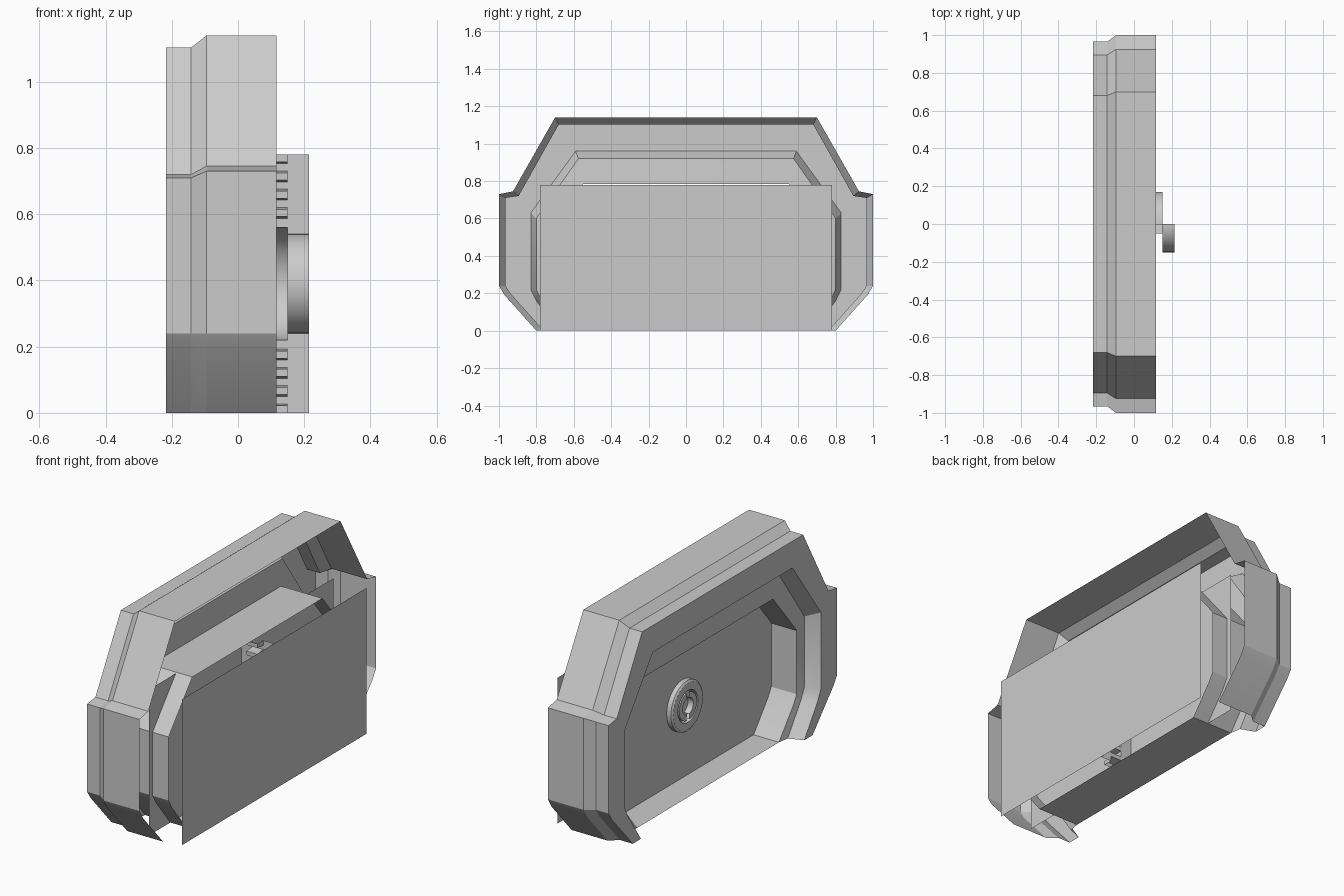
import bpy, bmesh
from math import sin, cos, pi

if "Cube" in bpy.data.objects:
    bpy.data.objects.remove(bpy.data.objects["Cube"])


def add_object(name, rows, closed=False, smooth=True):
    """Loft rows of points into a surface sheet."""
    bm = bmesh.new()
    vr = [[bm.verts.new(p) for p in row] for row in rows]
    for a, b in zip(vr, vr[1:]):
        n = len(a)
        for i in range(n if closed else n - 1):
            j = (i + 1) % n
            bm.faces.new((a[i], a[j], b[j], b[i]))
    bmesh.ops.remove_doubles(bm, verts=bm.verts, dist=1e-5)
    bmesh.ops.recalc_face_normals(bm, faces=bm.faces)
    me = bpy.data.meshes.new(name)
    bm.to_mesh(me)
    bm.free()
    ob = bpy.data.objects.new(name, me)
    bpy.context.collection.objects.link(ob)
    if smooth:
        bpy.context.view_layer.objects.active = ob
        ob.select_set(True)
        bpy.ops.object.shade_smooth_by_angle(angle=0.45)
        ob.select_set(False)
    return ob


def arch(half, x):
    """Mirror a half outline (y, z) into a full arch at depth x."""
    return ([(x, y, z) for y, z in half] +
            [(x, -y, z) for y, z in reversed(half)])


# half outlines, from the ground up to the top corner
outer = [(.80, 0), (.97, .19), (1, .24), (1, .73), (.925, .745), (.70, 1.14)]
face = [(.76, 0), (.935, .195), (.965, .24), (.965, .71), (.895, .72), (.68, 1.103)]
recess = [(.69, 0), (.80, .16), (.83, .22), (.83, .63), (.81, .6575), (.59, .96)]
recess_in = [(.66, 0), (.77, .16), (.80, .22), (.80, .60), (.78, .63), (.575, .92)]
jamb = [(.60, 0), (.72, .15), (.75, .20), (.75, .54), (.735, .56), (.55, .785)]

# frame shell: outside wall, bevel, front face and recess
add_object("door_frame", [arch(o, x) for o, x in (
    (outer, .117), (outer, -.095), (face, -.142), (face, -.217),
    (recess, -.217), (recess_in, -.14), (jamb, -.13))])

# tunnel lining with floor
add_object("door_jamb", [arch(jamb, -.13), arch(jamb, .115)], closed=True)

# door skins, front and back
for name, x in (("door_front_panel", .02), ("door_back_panel", .215)):
    add_object(name, [[(x, -.78, 0), (x, .78, 0)], [(x, -.78, .78), (x, .78, .78)]],
               smooth=False)


def seam(x, tooth, radius, side):
    """Seam profile: teeth, a half circle, teeth."""
    zc, span = .39, .39 - radius
    low = []
    for i in range(4):
        for t, y in ((0, -tooth), (.4, -tooth), (.5, 0), (.9, 0)):
            low.append((x, y, span * (i + t) / 4))
    arc = [(x, side * radius * sin(pi * k / 24), zc - radius * cos(pi * k / 24))
           for k in range(25)]
    high = [(x, y, .78 - z) for x, y, z in reversed(low)]
    return low + arc + high


# interlocking seam between the door halves
bulge, teeth = (0, .15, -1), (.05, .17, 1)
add_object("door_seam", [seam(x, *p) for x, p in (
    (.02, bulge), (.085, bulge), (.085, teeth),
    (.15, teeth), (.15, bulge), (.215, bulge))])


def ring_part(name, profile, a0=0.0, a1=2 * pi, n=32):
    """Sweep an (x, radius) profile round the lock axis."""
    full = a1 - a0 > 6.2
    steps = n if full else n + 1
    rows = [[(x, r * cos(a0 + (a1 - a0) * k / n), .39 + r * sin(a0 + (a1 - a0) * k / n))
             for k in range(steps)] for x, r in profile]
    return add_object(name, rows, closed=full)


# round lock on the front skin
ring_part("lock_ring", [(.02, .135), (-.005, .135), (-.012, .125), (-.012, .085), (.012, .08)])
for i in range(2):
    ring_part("lock_jaw", [(.02, .075), (-.012, .075), (-.012, .045), (.02, .045)],
              i * pi - pi / 2 + .2, i * pi + pi / 2 - .2, 14)
